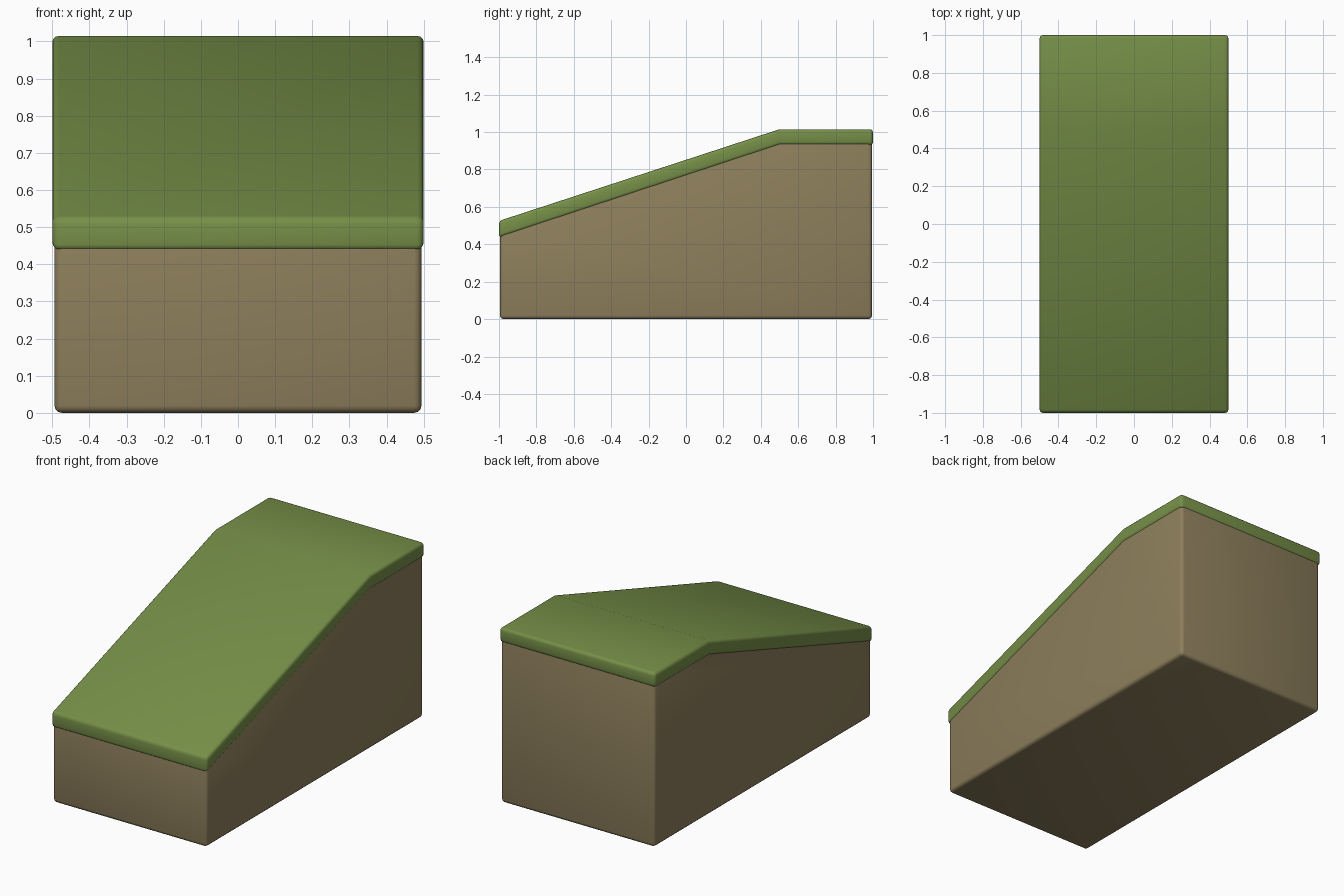
import bpy, bmesh, math

if "Cube" in bpy.data.objects:
    bpy.data.objects.remove(bpy.data.objects["Cube"])


def material(name, rgb):
    m = bpy.data.materials.new(name)
    m.diffuse_color = (*rgb, 1)
    m.use_nodes = True
    m.node_tree.nodes["Principled BSDF"].inputs["Base Color"].default_value = m.diffuse_color
    return m


def extruded_profile(name, profile, half_width, bevel, mat):
    """Extrude a (y, z) side profile across x and round its sharp edges."""
    bm = bmesh.new()
    face = bm.faces.new([bm.verts.new((-half_width, y, z)) for y, z in profile])
    side = bmesh.ops.extrude_face_region(bm, geom=[face])
    verts = [g for g in side["geom"] if isinstance(g, bmesh.types.BMVert)]
    bmesh.ops.translate(bm, verts=verts, vec=(2 * half_width, 0, 0))
    bmesh.ops.recalc_face_normals(bm, faces=bm.faces)
    # round every edge except the gentle crease at the slope's crest
    edges = [e for e in bm.edges if e.calc_face_angle() > math.radians(30)]
    bmesh.ops.bevel(bm, geom=edges, offset=bevel, segments=3, profile=0.5, affect='EDGES')
    bmesh.ops.recalc_face_normals(bm, faces=bm.faces)
    mesh = bpy.data.meshes.new(name)
    bm.to_mesh(mesh)
    bm.free()
    mesh.materials.append(mat)
    ob = bpy.data.objects.new(name, mesh)
    bpy.context.collection.objects.link(ob)
    bpy.context.view_layer.objects.active = ob
    ob.select_set(True)
    bpy.ops.object.shade_smooth_by_angle(angle=math.radians(40))
    ob.select_set(False)
    return ob


grass = material("grass green", (0.18, 0.275, 0.064))
dirt = material("dirt brown", (0.27, 0.213, 0.108))

# Earth block, its top hidden inside the grass layer
extruded_profile("earth_block",
                 [(-0.995, 0), (0.995, 0), (0.995, 0.97), (0.5, 0.97), (-0.995, 0.48)],
                 0.494, 0.02, dirt)

# Grass layer following the slope and the flat crest
extruded_profile("grass_layer",
                 [(-1, 0.435), (0.5, 0.93), (1, 0.93), (1, 1.015), (0.5, 1.015), (-1, 0.525)],
                 0.5, 0.018, grass)
